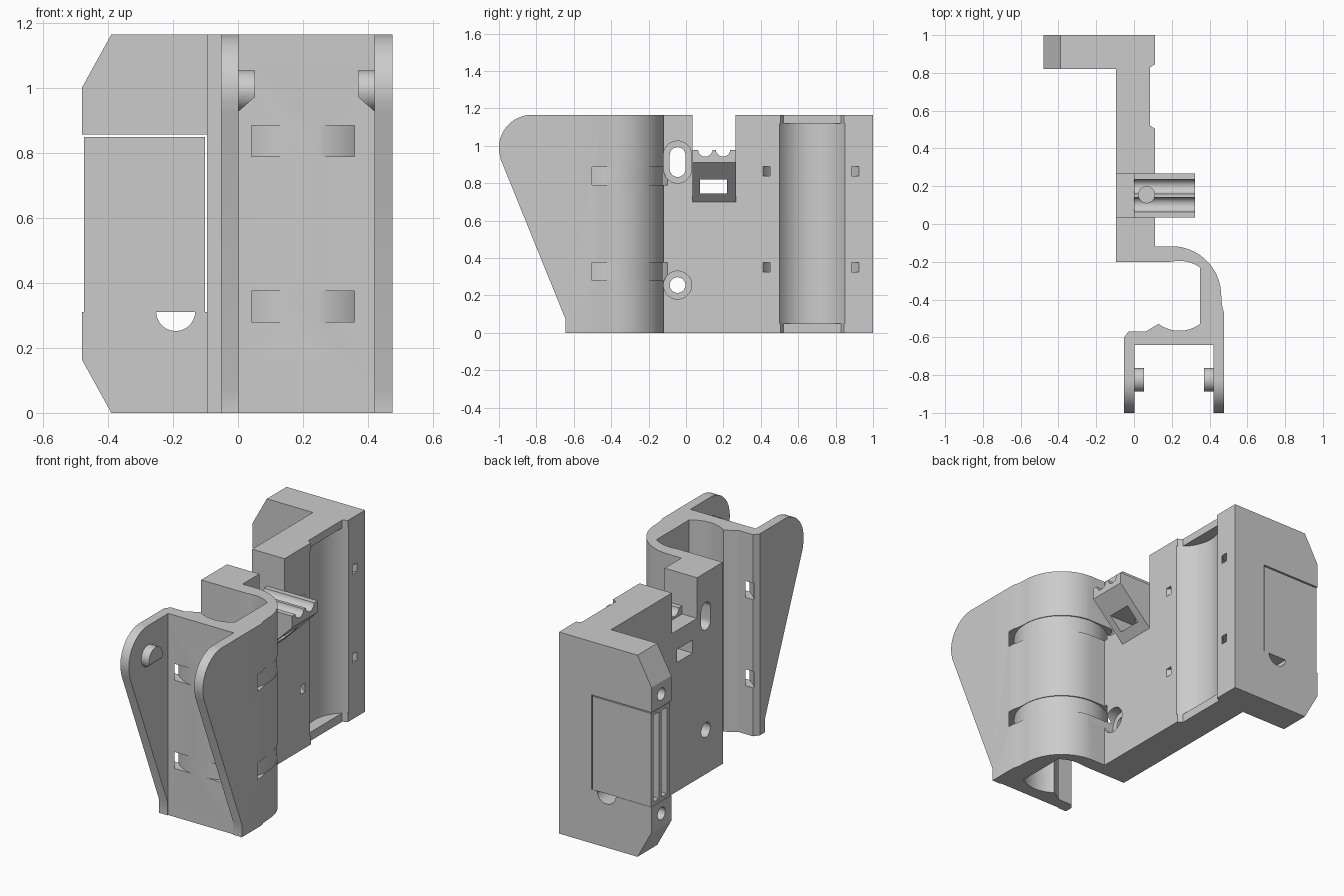
import bpy
import bmesh
from math import cos, sin, radians

cube = bpy.data.objects.get("Cube")
if cube:
    bpy.data.objects.remove(cube, do_unlink=True)

H = 1.165
grey = bpy.data.materials.new("plain grey")
grey.use_nodes = True
grey.diffuse_color = (0.6, 0.6, 0.6, 1)
grey.node_tree.nodes["Principled BSDF"].inputs["Base Color"].default_value = (0.6, 0.6, 0.6, 1)


def arc(cx, cy, r, a0=0, a1=360, n=32):
    """Points along an arc; a full circle leaves out the repeated end."""
    count = n if a1 - a0 == 360 else n + 1
    angles = [radians(a0 + (a1 - a0) * i / n) for i in range(count)]
    return [(cx + r * cos(a), cy + r * sin(a)) for a in angles]


def band(cx, cy, r0, r1, a0, a1, n=64):
    return arc(cx, cy, r1, a0, a1, n) + arc(cx, cy, r0, a0, a1, n)[::-1]


def rect(a0, b0, a1, b1):
    return [(a0, b0), (a1, b0), (a1, b1), (a0, b1)]


def stadium(y, z0, z1, r):
    return arc(y, z1, r, 0, 180, 20) + arc(y, z0, r, 180, 360, 20)


def prism(name, points, axis, lo, hi):
    """Extrude a profile in the two other axes along the given axis."""
    def place(p, t):
        return {"x": (t, *p), "y": (p[0], t, p[1]), "z": (*p, t)}[axis]
    bm = bmesh.new()
    face = bm.faces.new([bm.verts.new(place(p, lo)) for p in points])
    grown = bmesh.ops.extrude_face_region(bm, geom=[face])["geom"]
    shift = [hi - lo if a == axis else 0 for a in "xyz"]
    bmesh.ops.translate(bm, vec=shift, verts=[v for v in grown if isinstance(v, bmesh.types.BMVert)])
    bmesh.ops.recalc_face_normals(bm, faces=bm.faces)
    mesh = bpy.data.meshes.new(name)
    bm.to_mesh(mesh)
    bm.free()
    mesh.materials.append(grey)
    obj = bpy.data.objects.new(name, mesh)
    bpy.context.collection.objects.link(obj)
    return obj


def cut(obj, *shapes):
    """Subtract prisms given as (points, axis, lo, hi) and bake the result."""
    cutters = []
    for shape in shapes:
        cutter = prism("cutter", *shape)
        cutter.hide_render = True
        mod = obj.modifiers.new("cut", "BOOLEAN")
        mod.operation = "DIFFERENCE"
        mod.solver = "EXACT"
        mod.object = cutter
        cutters.append(cutter)
    graph = bpy.context.evaluated_depsgraph_get()
    graph.update()
    mesh = bpy.data.meshes.new_from_object(obj.evaluated_get(graph))
    obj.modifiers.clear()
    obj.data = mesh
    for cutter in cutters:
        bpy.data.objects.remove(cutter, do_unlink=True)


parts = []

# Wall running into the curved clip and its front plate
profile = [(-0.095, 1), (-0.095, -0.2), (0.19, -0.2)]
profile += arc(0.24, -0.38, 0.185, 53.5, 100, 14)[::-1]
profile += arc(0.24, -0.38, 0.185, 233.5, 306.5, 20)[::-1]
profile += [(0.06, -0.57), (-0.03, -0.57), (-0.052, -0.6), (-0.052, -0.64),
            (0.476, -0.64), (0.476, -0.47), (0.466, -0.43)]
profile += arc(0.2, -0.38, 0.262, 0, 90, 24)
profile += [(0.112, -0.118), (0.112, 0.505), (0.085, 0.52), (0.085, 0.83),
            (0.112, 0.845), (0.112, 1)]
wall = prism("wall_and_clip", profile, "z", 0, H)

# Slots shared by the wall and the guide arm
arm_slot = (rect(0.075, 0.745, 0.22, 0.82), "x", -0.3, 0.5)
arm_bore = (arc(0.067, 0.155, 0.043), "z", 0.8, 1.1)

cuts = [
    (rect(0.035, 0.93, 0.265, 1.3), "x", -0.3, 0.3),            # top notch
    arm_slot, arm_bore,
    (arc(0.222, 0.675, 0.207, n=96), "z", 0.05, 1.12),          # round channel
    (stadium(-0.045, 0.875, 0.95, 0.042), "x", -0.3, 0.3),      # upper screw slot
    (stadium(-0.045, 0.875, 0.95, 0.075), "x", 0.05, 0.3),
    (arc(-0.045, 0.255, 0.042), "x", -0.3, 0.3),                # lower screw hole
    (arc(-0.045, 0.255, 0.075), "x", 0.05, 0.3),
]
# Curved strap tunnels around the clip and behind the channel
for z in (0.28, 0.79):
    cuts.append((band(0.2, -0.385, 0.26, 0.3, -175, 175, 96), "z", z, z + 0.095))
for z in (0.325, 0.838):
    cuts.append((band(0.25, 0.668, 0.258, 0.292, 115, 245), "z", z, z + 0.05))
cut(wall, *cuts)
parts.append(wall)

# Guide arm with a sloped underside and two grooves on top
arm = prism("guide_arm", [(0, 0.93), (0, 0.977), (0.322, 0.977), (0.322, 0.91),
                          (0.112, 0.7), (0.112, 0.93)], "y", 0.035, 0.268)
cut(arm, arm_slot, arm_bore,
    *[(arc(y, 0.981, 0.039), "x", -0.1, 0.5) for y in (0.103, 0.198)])
parts.append(arm)

# Back block with clipped corners, a window, thumb notch and screw holes
block = prism("back_block", [(-0.095, 0), (-0.39, 0), (-0.48, 0.163), (-0.48, 1.002),
                             (-0.39, H), (-0.095, H)], "y", 0.82, 1)
cut(block,
    (rect(-0.6, 0.31, -0.095, 0.857), "y", 0.7, 1.1),
    (arc(-0.192, 0.312, 0.06), "y", 0.7, 1.1),
    *[(arc(0.91, z, 0.035), "x", -0.6, -0.3) for z in (0.24, 0.93)])
parts.append(block)

# Insert filling the window, grooved on its outer end
insert = prism("window_insert", rect(-0.474, 0.31, -0.102, 0.85), "y", 0.822, 0.998)
cut(insert, *[(rect(-0.6, y, -0.4, y + 0.05), "z", 0.33, 0.83) for y in (0.85, 0.925)])
parts.append(insert)

# Two tapered ears with rounded tops, each with an inner peg
ear = [(-0.64, 0), (-0.645, 0), (-0.645, 0.075), (-0.99, 0.925)]
ear += arc(-0.825, 0.99, 0.175, 90, 196, 24)[::-1] + [(-0.64, H)]
for side, x0, x1, root, tip in (("right", -0.052, 0.002, 0, 0.052),
                                ("left", 0.42, 0.476, 0.422, 0.37)):
    parts.append(prism(side + "_ear", ear, "x", x0, x1))
    peg = prism(side + "_peg", arc(-0.825, 0.992, 0.062), "x", min(root, tip), max(root, tip))
    cut(peg, ([(root, 0.927), (tip, 0.972), (tip, 0.8), (root, 0.8)], "y", -1, -0.7))
    parts.append(peg)

# Smooth the round surfaces while keeping edges crisp
bpy.ops.object.select_all(action="DESELECT")
for obj in parts:
    obj.select_set(True)
bpy.context.view_layer.objects.active = wall
bpy.ops.object.shade_smooth_by_angle(angle=radians(25))
